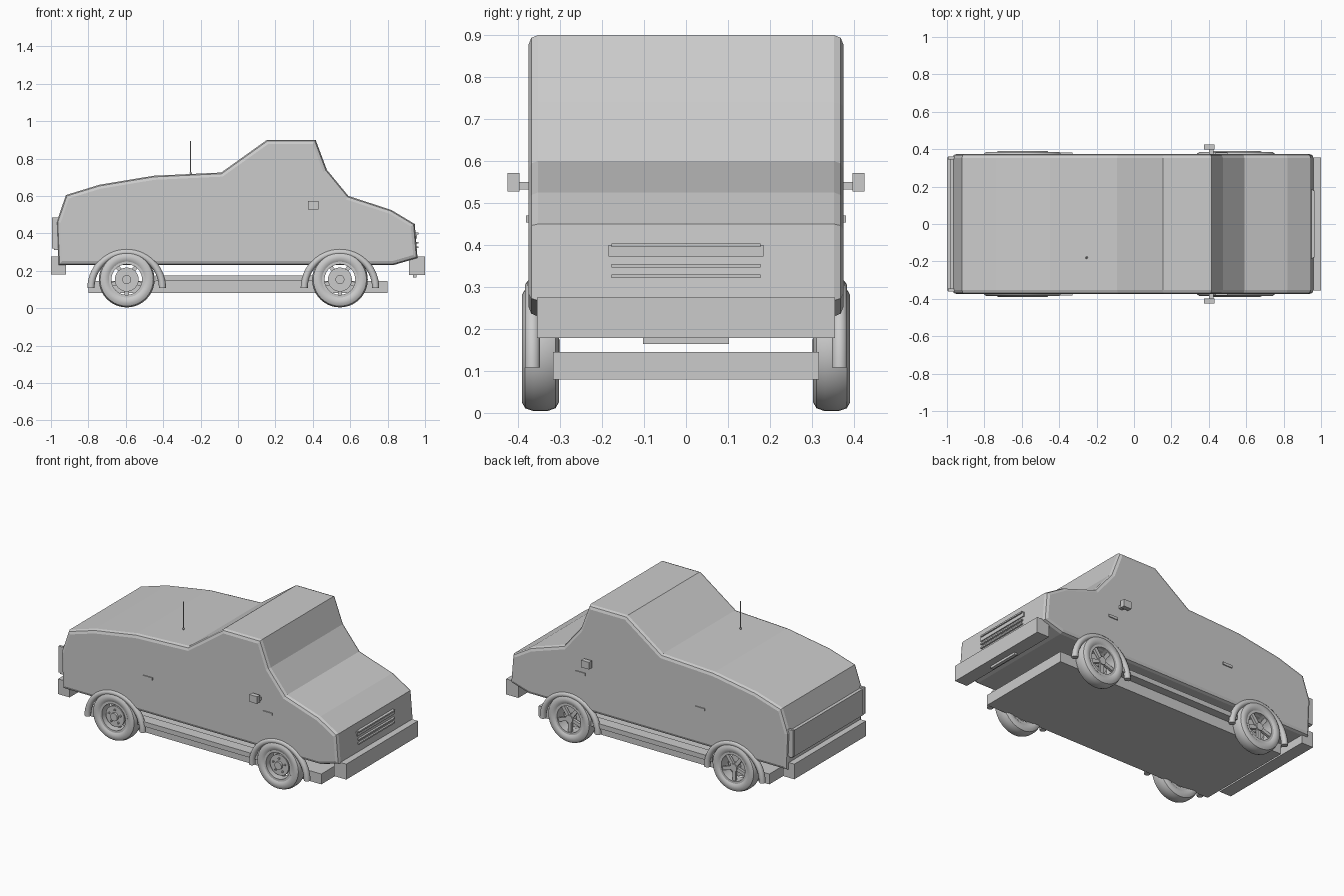
import bpy, bmesh
from math import pi, sin, cos, radians
from mathutils import Matrix, Vector

if "Cube" in bpy.data.objects:
    bpy.data.objects.remove(bpy.data.objects["Cube"])


def finish(name, bm, smooth=None):
    bmesh.ops.recalc_face_normals(bm, faces=bm.faces)
    me = bpy.data.meshes.new(name)
    bm.to_mesh(me)
    bm.free()
    ob = bpy.data.objects.new(name, me)
    bpy.context.collection.objects.link(ob)
    if smooth:
        bpy.ops.object.select_all(action='DESELECT')
        ob.select_set(True)
        bpy.context.view_layer.objects.active = ob
        bpy.ops.object.shade_smooth_by_angle(angle=radians(smooth))
    return ob


def add_box(bm, x0, x1, y0, y1, z0, z1, rot=None):
    m = Matrix.Translation(((x0 + x1) / 2, (y0 + y1) / 2, (z0 + z1) / 2)) @ \
        Matrix.Diagonal((x1 - x0, y1 - y0, z1 - z0, 1))
    bmesh.ops.create_cube(bm, size=1, matrix=rot @ m if rot else m)


def box(name, *dims):
    bm = bmesh.new()
    add_box(bm, *dims)
    return finish(name, bm)


def add_lathe(bm, profile, n=40):
    """Closed (radius, y) loop turned around the y axis."""
    rings = [[bm.verts.new((r * cos(2 * pi * i / n), y, r * sin(2 * pi * i / n)))
              for r, y in profile] for i in range(n)]
    k = len(profile)
    for i in range(n):
        a, b = rings[i], rings[(i + 1) % n]
        for j in range(k):
            bm.faces.new((a[j], a[(j + 1) % k], b[(j + 1) % k], b[j]))


def add_cylinder(bm, r, y0, y1, n=32, x=0, z=0):
    bmesh.ops.create_cone(bm, cap_ends=True, segments=n, radius1=r, radius2=r, depth=y1 - y0,
                          matrix=Matrix.Translation((x, (y0 + y1) / 2, z)) @ Matrix.Rotation(pi / 2, 4, 'X'))


# Body shell: side profile extruded across, rounded along its outline
profile = [(-0.96, 0.23), (-0.97, 0.46), (-0.92, 0.605), (-0.74, 0.66), (-0.45, 0.708),
           (-0.09, 0.725), (0.155, 0.9), (0.415, 0.9), (0.475, 0.74), (0.59, 0.6),
           (0.82, 0.525), (0.945, 0.45), (0.96, 0.268), (0.83, 0.23)]
bm = bmesh.new()
face = bm.faces.new([bm.verts.new((x, -0.375, z)) for x, z in profile])
ext = bmesh.ops.extrude_face_region(bm, geom=[face])
bmesh.ops.translate(bm, vec=(0, 0.75, 0), verts=[v for v in ext['geom'] if isinstance(v, bmesh.types.BMVert)])
rim = [e for e in bm.edges if abs(e.verts[0].co.y - e.verts[1].co.y) < 1e-4]
bmesh.ops.bevel(bm, geom=rim, offset=0.022, segments=2, profile=0.5, affect='EDGES')
finish("body", bm)

# Underside and bumpers
box("chassis", -0.8, 0.8, -0.317, 0.317, 0.08, 0.145)
box("front_bumper", 0.915, 1.0, -0.355, 0.355, 0.178, 0.275)
box("rear_bumper", -1.0, -0.92, -0.355, 0.355, 0.18, 0.275)
box("number_plate", 0.935, 0.955, -0.103, 0.103, 0.164, 0.2)

# Tailgate panel and tail lights
box("tailgate_panel", -0.985, -0.955, -0.355, 0.355, 0.31, 0.475)
bm = bmesh.new()
for s in (-1, 1):
    add_box(bm, -0.994, -0.96, s * 0.352 - 0.008, s * 0.352 + 0.008, 0.32, 0.485)
finish("tail_lights", bm)

# Grille slats
bm = bmesh.new()
add_box(bm, 0.94, 0.958, -0.185, 0.185, 0.373, 0.4)
for z in (0.4, 0.351, 0.326):
    add_box(bm, 0.94, 0.966, -0.178, 0.178, z - 0.005, z + 0.004)
finish("grille", bm)

# Side fittings, mirrored left and right
for s, side in ((-1, "right"), (1, "left")):
    def side_box(bm, x0, x1, y0, y1, z0, z1):
        add_box(bm, x0, x1, *sorted((s * y0, s * y1)), z0, z1)

    bm = bmesh.new()
    side_box(bm, -0.44, 0.40, 0.30, 0.37, 0.145, 0.175)
    finish(side + "_sill", bm)

    bm = bmesh.new()
    side_box(bm, 0.375, 0.43, 0.397, 0.425, 0.527, 0.572)
    side_box(bm, 0.40, 0.425, 0.37, 0.40, 0.532, 0.55)
    finish(side + "_mirror", bm)

    bm = bmesh.new()
    for x in (-0.362, 0.468):
        side_box(bm, x - 0.033, x + 0.033, 0.37, 0.381, 0.454, 0.47)
    finish(side + "_door_handles", bm)

# Wheel arch flares: tube bent over each wheel
def flare(name, cx, cy, cz=0.108, major=0.191, minor=0.019, n=28, k=10):
    bm = bmesh.new()
    rings = []
    for i in range(n + 1):
        a = pi * i / n
        rings.append([bm.verts.new((cx + (major + minor * cos(2 * pi * j / k)) * cos(a),
                                    cy + minor * sin(2 * pi * j / k),
                                    cz + (major + minor * cos(2 * pi * j / k)) * sin(a))) for j in range(k)])
    for a, b in zip(rings, rings[1:]):
        for j in range(k):
            bm.faces.new((a[j], a[(j + 1) % k], b[(j + 1) % k], b[j]))
    bm.faces.new(rings[0])
    bm.faces.new(rings[-1])
    finish(name, bm, 45)


# Wheels: tyre, rim, spokes on the +y face, disc on the -y face
half = [(0.092, 0.033), (0.106, 0.043), (0.128, 0.044), (0.142, 0.036), (0.149, 0.016)]
tyre = half + [(r, -y) for r, y in reversed(half)]
for px, end in ((0.545, "front"), (-0.595, "rear")):
    for s, side in ((-1, "right"), (1, "left")):
        name = end + "_" + side
        spot = Vector((px, s * 0.347, 0.153))
        bm = bmesh.new()
        add_lathe(bm, tyre)
        finish(name + "_tyre", bm, 40).location = spot

        bm = bmesh.new()
        add_lathe(bm, [(0.082, -0.036), (0.096, -0.036), (0.096, 0.036), (0.082, 0.036)])
        add_cylinder(bm, 0.024, -0.036, 0.034)
        add_cylinder(bm, 0.064, -0.022, -0.008)
        for i in range(5):
            a = 2 * pi * i / 5 + pi / 2
            turn = Matrix.Rotation(a, 4, 'Y')
            add_box(bm, 0.01, 0.088, 0.012, 0.028, -0.011, 0.011, turn)
            add_cylinder(bm, 0.006, -0.03, -0.02, 10, 0.042 * cos(a), 0.042 * sin(a))
        finish(name + "_rim", bm, 35).location = spot
        flare(name + "_arch", px, s * 0.366)

# Antenna
bm = bmesh.new()
bmesh.ops.create_cone(bm, cap_ends=True, segments=10, radius1=0.003, radius2=0.003, depth=0.18,
                      matrix=Matrix.Translation((-0.253, -0.18, 0.803)))
bmesh.ops.create_uvsphere(bm, u_segments=12, v_segments=8, radius=0.006,
                          matrix=Matrix.Translation((-0.253, -0.18, 0.722)))
finish("antenna", bm, 40)
